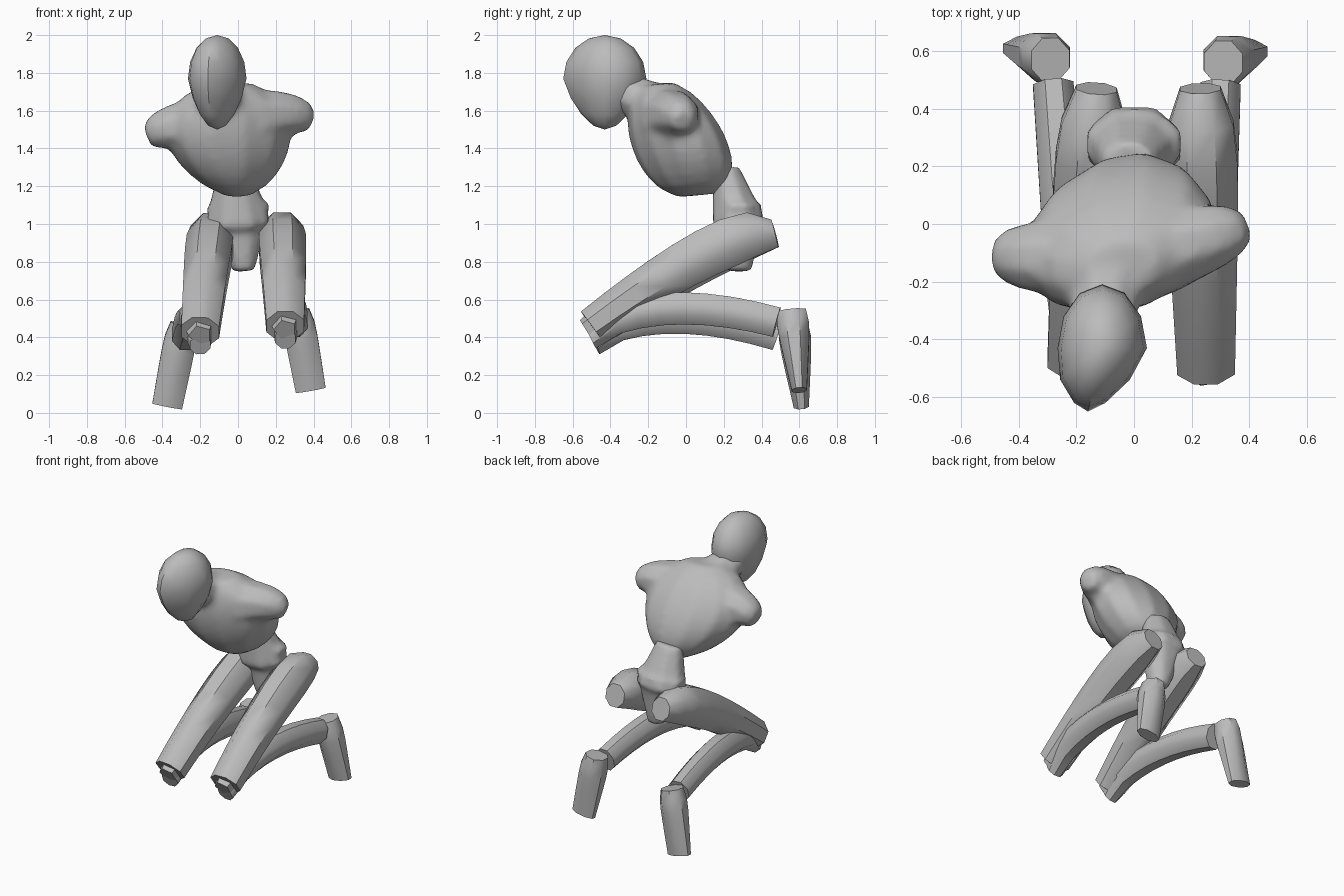
import bpy
import bmesh
import math
from mathutils import Vector

cube = bpy.data.objects.get("Cube")
if cube:
    bpy.data.objects.remove(cube)

shade = (.5, .5, .5, 1)
grey = bpy.data.materials.new("clay_grey")
grey.use_nodes = True
grey.diffuse_color = shade
grey.node_tree.nodes["Principled BSDF"].inputs["Base Color"].default_value = shade


def finish(bm, name):
    """Turn a bmesh into a grey object with soft faces and crisp edges."""
    bmesh.ops.recalc_face_normals(bm, faces=bm.faces)
    mesh = bpy.data.meshes.new(name)
    bm.to_mesh(mesh)
    bm.free()
    mesh.materials.append(grey)
    obj = bpy.data.objects.new(name, mesh)
    bpy.context.collection.objects.link(obj)
    bpy.ops.object.select_all(action="DESELECT")
    obj.select_set(True)
    bpy.context.view_layer.objects.active = obj
    bpy.ops.object.shade_smooth_by_angle(angle=math.radians(45))
    return obj


def blend(main, *others):
    """Melt overlapping parts into one smooth skin."""
    bpy.ops.object.select_all(action="DESELECT")
    for obj in (main, *others):
        obj.select_set(True)
    bpy.context.view_layer.objects.active = main
    bpy.ops.object.join()
    remesh = main.modifiers.new("melt", "REMESH")
    remesh.mode = "VOXEL"
    remesh.voxel_size = .02
    remesh.use_smooth_shade = True
    main.modifiers.new("soften", "SMOOTH").iterations = 8


def skin(name, rings, sides):
    """Skin a row of elliptical rings, each given as centre, side vector and front vector."""
    bm = bmesh.new()
    reach = 1 / math.cos(math.pi / sides)
    angles = [math.tau * (i + .5) / sides for i in range(sides)]
    loops = [[bm.verts.new(centre + (across * math.cos(a) + forward * math.sin(a)) * reach)
              for a in angles] for centre, across, forward in rings]
    for low, high in zip(loops, loops[1:]):
        for i in range(sides):
            bm.faces.new((low[i - 1], low[i], high[i], high[i - 1]))
    bm.faces.new(loops[0])
    bm.faces.new(loops[-1])
    return finish(bm, name)


def limb(name, start, end, wide, deep, bow=0, rounding=1, steps=8, sides=8, side_axis="X"):
    """Tapered limb; bow lifts it near the start and rounding domes the starting end."""
    start, end = Vector(start), Vector(end)

    def centre(t):
        lift = max(t, 0) ** .7
        return start.lerp(end, t) + Vector((0, 0, 4 * bow * lift * (1 - lift)))

    def mix(pair, t):
        return pair[0] + (pair[1] - pair[0]) * t

    axis = Vector((side_axis == "X", side_axis == "Y", 0))
    rings = []
    for i in range(steps + 1):
        t = i / steps
        along = (centre(t + .1) - centre(t - .1)).normalized()
        across = (axis - along * axis.dot(along)).normalized()
        size = 1 - (1 - rounding) * (1 - t) ** 8
        rings.append((centre(t), across * mix(wide, t) * size,
                      along.cross(across) * mix(deep, t) * size))
    return skin(name, rings, sides)


def head():
    """Egg-shaped head, narrowed towards the face and the chin."""
    bm = bmesh.new()
    bmesh.ops.create_uvsphere(bm, u_segments=12, v_segments=8, radius=1)
    for v in bm.verts:
        x, y, z = v.co
        face, chin = max(-y, 0), max(-z, 0)
        v.co = (x * .155 * (1 - .4 * face * face - .25 * chin) - .05 * face - .11,
                y * .22 * (1 - .3 * chin) - .43,
                z * (.27 if z < 0 else .23) + 1.77)
    finish(bm, "head")


def torso(steps=10):
    """Ribcage leaning forward, broadest at the chest and turned a little."""
    waist, collar = Vector((0, .07, 1.14)), Vector((-.04, -.16, 1.76))
    rings = []
    for i in range(steps + 1):
        t = .02 + .95 * i / steps
        width = .33 * math.sin(math.pi * t ** 1.2) ** .45
        depth = .24 * math.sin(math.pi * t ** .8) ** .4
        sway = Vector((-.03 * math.sin(math.pi * t), 0, 0))
        rings.append((waist.lerp(collar, t) + sway, Vector((1, .14, 0)) * width,
                      Vector((0, -1, -.1)) * depth))
    return skin("torso", rings, 12)


def leg(label, hip, knee, ankle, heel, toe):
    """Folded leg: thigh forward to the knee, shin back to the ankle, foot hanging down."""
    hip, knee = Vector(hip), Vector(knee)
    shin_top = knee - Vector((0, 0, .07))
    limb(label + "_thigh", hip, knee, (.14, .1), (.15, .095), bow=.08, rounding=.5)
    limb(label + "_shin", shin_top, ankle, (.09, .07), (.09, .08), bow=.125, rounding=.6)
    limb(label + "_foot", heel, toe, (.09, .08), (.1, .04), rounding=.75, steps=6)
    # Kneecap wedge standing just proud of the thigh end
    limb(label + "_kneecap", knee + Vector((0, .05, .03)), knee - Vector((0, .03, .02)),
         (.07, .05), (.07, .05), steps=1, sides=5)


# Upper body
head()
neck = limb("neck", (-.12, -.4, 1.72), (-.07, -.05, 1.59), (.11, .12), (.1, .12), steps=3)
left_shoulder = limb("left_shoulder", (.385, -.01, 1.54), (.08, -.1, 1.56), (.09, .15),
                     (.09, .15), bow=.03, rounding=.6, side_axis="Y")
right_shoulder = limb("right_shoulder", (-.48, -.11, 1.46), (-.14, -.12, 1.54), (.1, .15),
                      (.095, .15), bow=.02, rounding=.6, side_axis="Y")
blend(torso(), neck, left_shoulder, right_shoulder)

# Waist, hips and the wedge between the legs
waist = limb("waist", (-.02, .21, 1.29), (0, .28, 1), (.09, .17), (.07, .14), steps=3)
pelvis = limb("pelvis", (.03, .28, .75), (0, .28, 1.1), (.06, .17), (.07, .12), steps=3)
blend(pelvis, waist)

# Legs, splayed slightly differently
leg("left", hip=(.23, .47, .95), knee=(.25, -.5, .46), ankle=(.3, .48, .48),
    heel=(.31, .56, .54), toe=(.385, .6, .12))
leg("right", hip=(-.13, .47, .95), knee=(-.2, -.48, .43), ankle=(-.28, .48, .41),
    heel=(-.29, .57, .47), toe=(-.375, .61, .035))
